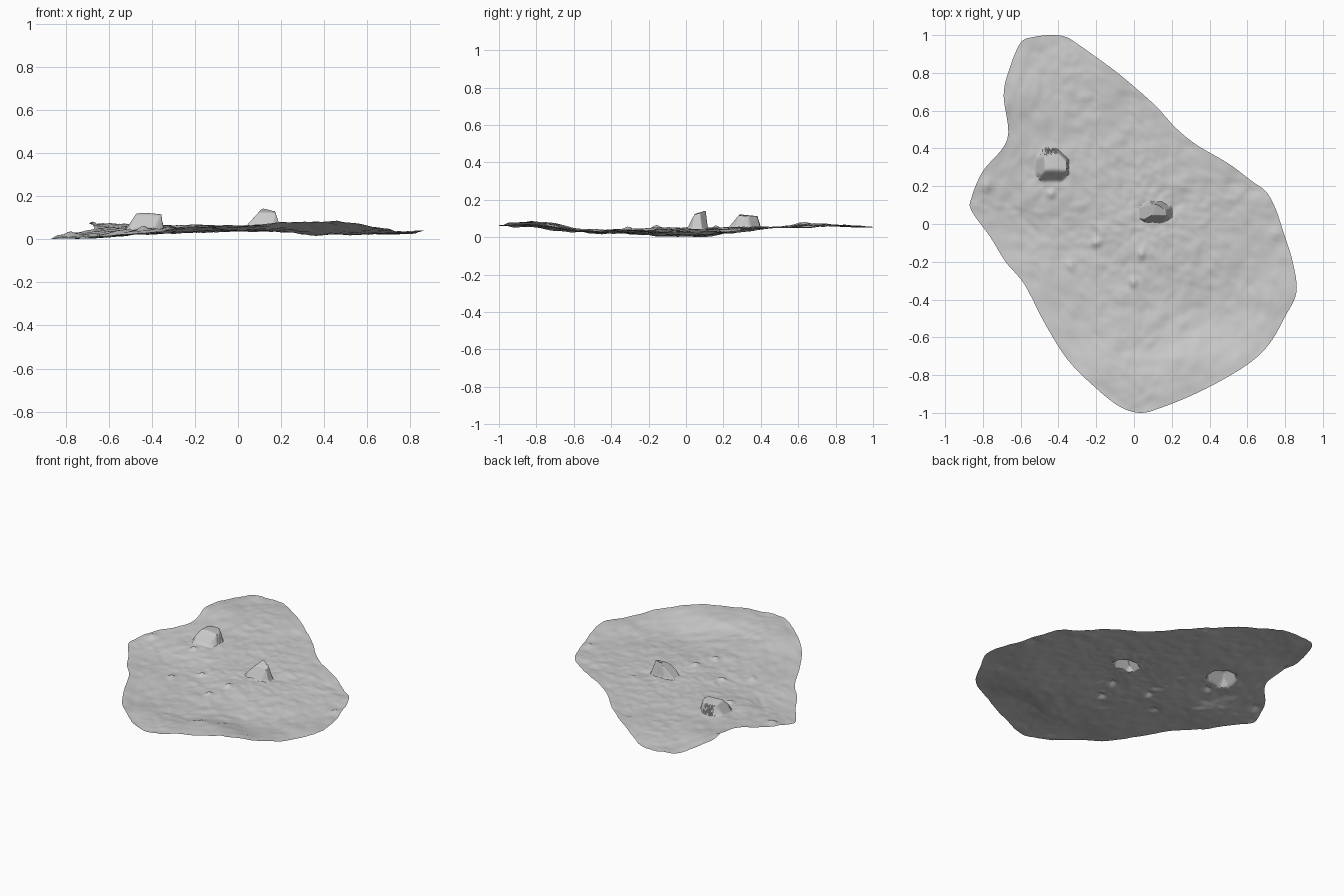
import bpy
import bmesh
import math
from mathutils import Vector, noise

cube = bpy.data.objects.get("Cube")
if cube:
    bpy.data.objects.remove(cube, do_unlink=True)

# Rim of the ground sheet, clockwise from the back
RIM = [(-.44, 1), (-.36, .99), (-.28, .94), (-.1, .81), (.02, .71), (.12, .62),
       (.22, .51), (.33, .42), (.5, .32), (.62, .23), (.7, .17), (.75, .08),
       (.79, -.04), (.84, -.2), (.86, -.36), (.8, -.49), (.72, -.63), (.62, -.73),
       (.46, -.83), (.3, -.91), (.15, -.97), (.04, -1), (-.07, -.97), (-.2, -.87),
       (-.35, -.72), (-.47, -.53), (-.58, -.32), (-.68, -.2), (-.76, -.07),
       (-.86, .07), (-.86, .14), (-.8, .28), (-.67, .45), (-.69, .68),
       (-.66, .82), (-.6, .96), (-.53, .99)]

# Broad swells and hollows: x, y, height
LEVELS = [(-.86, .1, .01), (-.7, -.15, .02), (-.55, -.35, .03), (-.4, -.6, .04),
          (-.2, -.87, .07), (.04, -1, .07), (.25, -.93, .09), (.45, -.83, .1),
          (.62, -.72, .08), (.75, -.58, .03), (.86, -.35, .06), (.72, -.2, .03),
          (.77, 0, .04), (.68, .18, .04), (.35, .4, .06), (.1, .63, .06),
          (-.2, .88, .08), (-.44, 1, .06), (-.62, .9, .07), (-.68, .65, .09),
          (-.67, .45, .06), (-.78, .3, .04), (-.4, .3, .06), (0, 0, .06),
          (-.3, -.2, .04), (0, -.5, .05), (.5, -.5, .03), (.4, 0, .05), (-.3, .6, .07)]

# Small stones pushing through the ground: x, y
PEBBLES = [(-.34, -.22), (.04, -.16), (-.78, .2), (.75, -.05), (-.44, .16),
           (-.68, .62), (-.2, -.1), (0, -.31)]

# Boulders: centre, half size, top height, top tilt, side steepness (left, right, front, back)
BOULDERS = [
    ((-.435, .305), (.09, .088), .131, (0, -.1), (1.5, 7, 1.2, 8)),
    ((.11, .06), (.092, .058), .139, (.03, .3), (1.1, 3, 1.9, 8)),
]
STEPS, RINGS = 6, 60


def rim_curve():
    """Closed smooth curve through the rim points."""
    out, n = [], len(RIM)
    for i in range(n):
        a, b, c, d = (Vector(RIM[(i + k) % n]) for k in (-1, 0, 1, 2))
        for s in range(STEPS):
            t = s / STEPS
            out.append(b + (c - a) * t / 2 + (a - b * 2.5 + c * 2 - d / 2) * t ** 2
                       + (b * 3 - a - c * 3 + d) * t ** 3 / 2)
    return out


def ground(x, y):
    """Blend of the levels, roughened with bumps."""
    total = weight = 0
    for px, py, h in LEVELS:
        w = math.exp(-((x - px) ** 2 + (y - py) ** 2) / .035) + 1e-9
        total += w * h
        weight += w
    z = total / weight
    for freq, amp in ((5, .006), (12, .006), (26, .004)):
        z += amp * noise.noise(Vector((x * freq, y * freq, freq)))
    for px, py in PEBBLES:
        z += .018 * math.exp(-((x - px) ** 2 + (y - py) ** 2) / .0005)
    return z


def boulder(x, y, spec):
    """Faceted block: the lowest of a tilted top, four sides and cut corners."""
    (cx, cy), (rx, ry), top, (tx, ty), slope = spec
    dx, dy = x - cx, y - cy
    sides = [(dx + rx) * slope[0], (rx - dx) * slope[1],
             (dy + ry) * slope[2], (ry - dy) * slope[3]]
    corner = (1.45 - abs(dx) / rx - abs(dy) / ry) * min(rx, ry) * 3
    return min(sides + [corner, top - .05 + tx * dx + ty * dy - .3 * abs(dx) ** 1.5]) + .05


# Ground sheet: rings shrinking from the rim to the centre
bm = bmesh.new()
rim = rim_curve()
rings = [[bm.verts.new((*(p * r / RINGS), 0)) for p in rim] for r in range(1, RINGS + 1)]
centre = bm.verts.new((0, 0, 0))
count = len(rim)
for i in range(count):
    j = (i + 1) % count
    bm.faces.new((centre, rings[0][j], rings[0][i]))
    for inner, outer in zip(rings, rings[1:]):
        bm.faces.new((inner[i], inner[j], outer[j], outer[i]))

# Finer mesh around the boulders
near = [e for e in bm.edges if any(
    (e.verts[0].co.xy - Vector(s[0])).length < .14 for s in BOULDERS)]
bmesh.ops.subdivide_edges(bm, edges=near, cuts=1, use_grid_fill=True)

# Raise the surface
for v in bm.verts:
    x, y = v.co.xy
    v.co.z = max([ground(x, y)] + [boulder(x, y, s) for s in BOULDERS])
low = min(v.co.z for v in bm.verts)
for v in bm.verts:
    v.co.z -= low
bmesh.ops.recalc_face_normals(bm, faces=bm.faces)
if sum(f.normal.z for f in bm.faces) < 0:
    bmesh.ops.reverse_faces(bm, faces=bm.faces)

mesh = bpy.data.meshes.new("rocky_ground")
bm.to_mesh(mesh)
bm.free()
terrain = bpy.data.objects.new("rocky_ground", mesh)
bpy.context.collection.objects.link(terrain)

# Stone material
stone = bpy.data.materials.new("stone_grey")
stone.use_nodes = True
colour = (.6, .6, .6, 1)
stone.diffuse_color = colour
stone.node_tree.nodes["Principled BSDF"].inputs["Base Color"].default_value = colour
mesh.materials.append(stone)

bpy.context.view_layer.objects.active = terrain
terrain.select_set(True)
bpy.ops.object.shade_smooth_by_angle(angle=math.radians(50))
